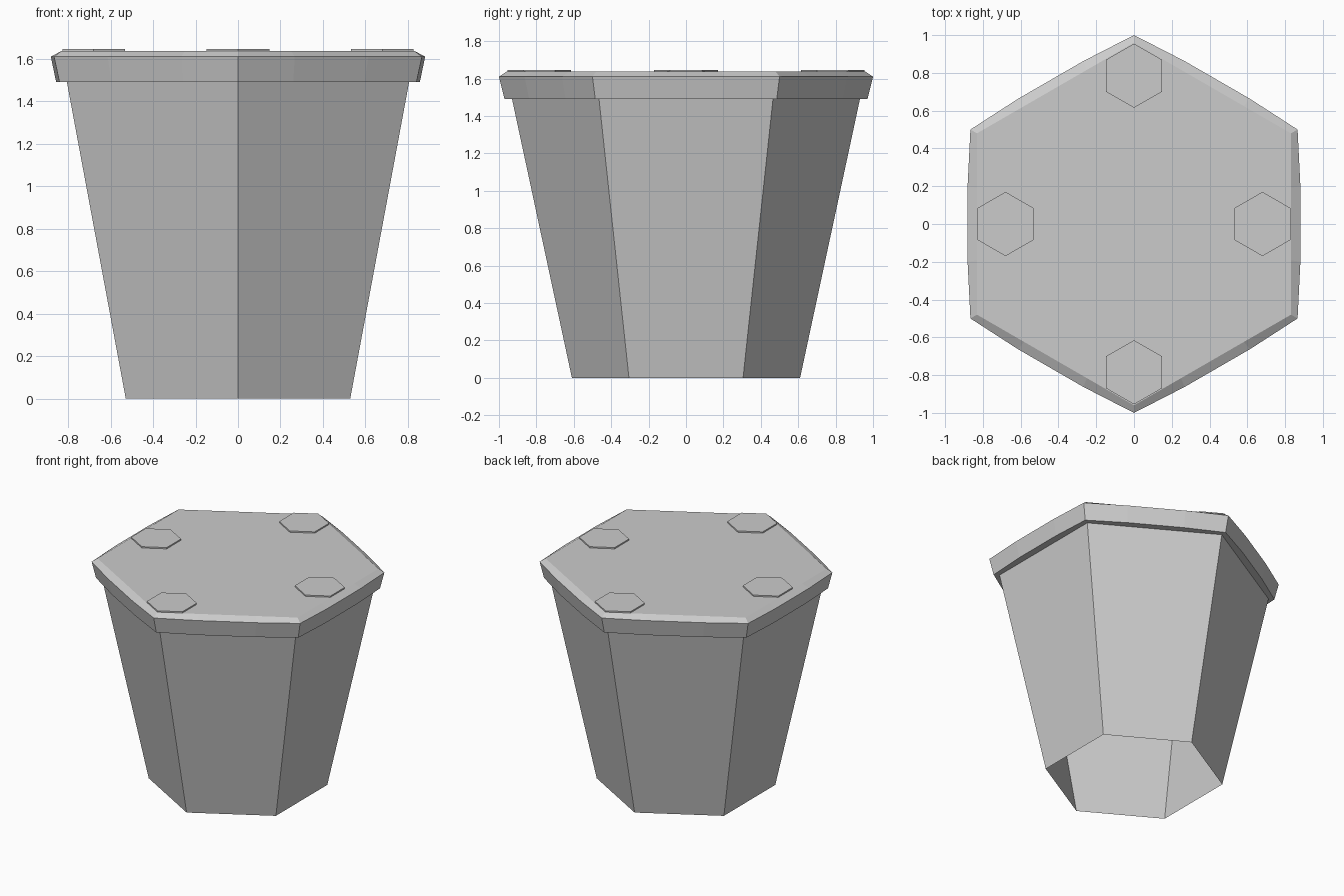
import bpy, bmesh
from math import sin, cos, radians
from mathutils import Vector

if "Cube" in bpy.data.objects:
    bpy.data.objects.remove(bpy.data.objects["Cube"])


def hex_ring(r, z, bulge=0.0, cx=0.0, cy=0.0):
    """Hexagon with points on +-y; every side has three segments if bulged."""
    corners = [Vector((r * cos(radians(90 + 60 * i)), r * sin(radians(90 + 60 * i)), 0))
               for i in range(6)]
    pts = []
    for i, a in enumerate(corners):
        b = corners[(i + 1) % 6]
        out = (a + b).normalized()
        pts.append(a)
        if bulge is not None:
            pts += [a.lerp(b, t) + out * bulge for t in (0.3, 0.7)]
    return [p + Vector((cx, cy, z)) for p in pts]


def loft(name, rings, cap_top=False):
    bm = bmesh.new()
    loops = [[bm.verts.new(p) for p in ring] for ring in rings]
    n = len(loops[0])
    for lo, hi in zip(loops, loops[1:]):
        for i in range(n):
            j = (i + 1) % n
            bm.faces.new((lo[i], lo[j], hi[j], hi[i]))
    if cap_top:
        bm.faces.new(loops[-1])
    mesh = bpy.data.meshes.new(name)
    bm.to_mesh(mesh)
    bm.free()
    obj = bpy.data.objects.new(name, mesh)
    bpy.context.collection.objects.link(obj)
    return obj


# Tapered hollow body, open at the bottom
loft("body", [hex_ring(0.61, 0, None), hex_ring(0.93, 1.49, None)])

# Lid: underside lip, bowed rim, chamfer and flat top
loft("lid", [hex_ring(0.93, 1.49), hex_ring(0.97, 1.49, 0.016),
             hex_ring(1.0, 1.61, 0.015), hex_ring(0.96, 1.637)], cap_top=True)

# Four thin hexagonal pads on the lid
for i, (x, y) in enumerate([(0.68, 0), (-0.68, 0), (0, 0.785), (0, -0.785)]):
    loft(f"pad_{i + 1}", [hex_ring(0.17, 1.637, None, x, y),
                          hex_ring(0.17, 1.647, None, x, y)], cap_top=True)
